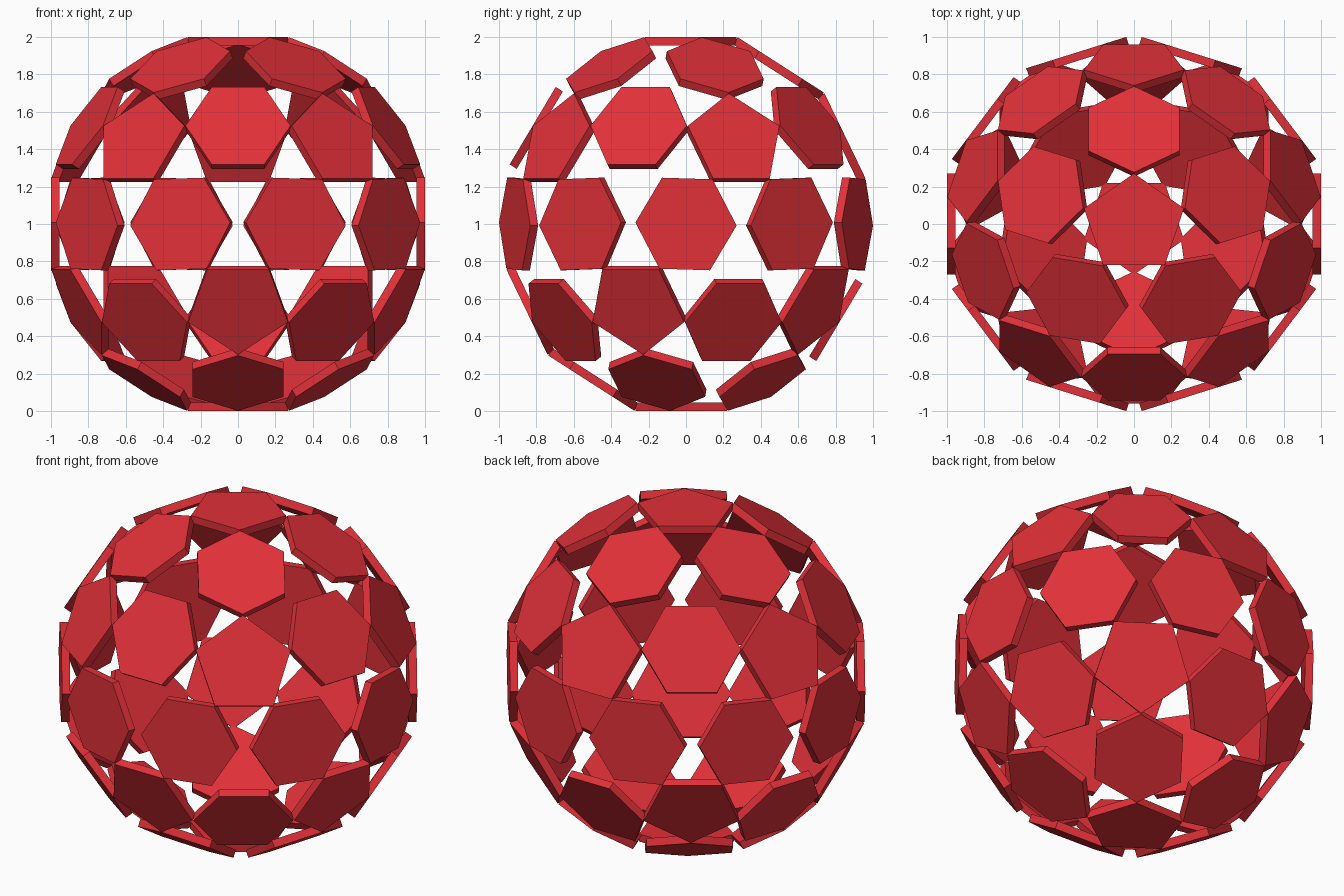
import bpy, bmesh
from math import sin, cos, pi, atan, radians
from mathutils import Vector
from itertools import combinations

if "Cube" in bpy.data.objects:
    bpy.data.objects.remove(bpy.data.objects["Cube"])

PLATE_R = 0.281      # corner radius of every plate
THICK = 0.046        # plate thickness
Y_SQUASH = 0.9635    # ball is slightly flattened front to back

red = bpy.data.materials.new("red")
red.diffuse_color = (0.75, 0.03, 0.04, 1)
red.use_nodes = True
red.node_tree.nodes["Principled BSDF"].inputs["Base Color"].default_value = red.diffuse_color


def plate(name, normal, toward, sides):
    """Flat polygonal slab facing along normal, one corner pointing at toward."""
    n = normal.normalized()
    u = (toward - n * toward.dot(n)).normalized()
    v = n.cross(u)
    bm = bmesh.new()
    rings = []
    for dist in (1.0, 1.0 - THICK):
        ring = []
        for k in range(sides):
            a = 2 * pi * k / sides
            p = n * dist + (u * cos(a) + v * sin(a)) * PLATE_R
            ring.append(bm.verts.new((p.x, p.y * Y_SQUASH, p.z + 1)))
        rings.append(ring)
    outer, inner = rings
    bm.faces.new(outer)
    bm.faces.new(inner[::-1])
    for k in range(sides):
        j = (k + 1) % sides
        bm.faces.new((outer[j], outer[k], inner[k], inner[j]))
    bmesh.ops.recalc_face_normals(bm, faces=bm.faces)
    mesh = bpy.data.meshes.new(name)
    bm.to_mesh(mesh)
    bm.free()
    mesh.materials.append(red)
    bpy.context.collection.objects.link(bpy.data.objects.new(name, mesh))


# Icosahedron directions: two poles and two staggered rings of five
tilt = atan(2)
dirs = [Vector((0, 0, 1)), Vector((0, 0, -1))]
for k in range(5):
    for side, start in ((1, 90), (-1, 126)):
        az = radians(start + 72 * k)
        dirs.append(Vector((sin(tilt) * cos(az), sin(tilt) * sin(az), side * cos(tilt))))

edges = [(a, b) for a, b in combinations(dirs, 2) if a.dot(b) > 0.4]

# Pentagon plates at the corners
for d in dirs:
    neighbour = next(o for o in dirs if 0.4 < o.dot(d) < 0.9)
    plate("pentagon_plate", d, neighbour, 5)

# Hexagon plates at the edge midpoints
for a, b in edges:
    plate("hexagon_plate", a + b, b - a, 6)
